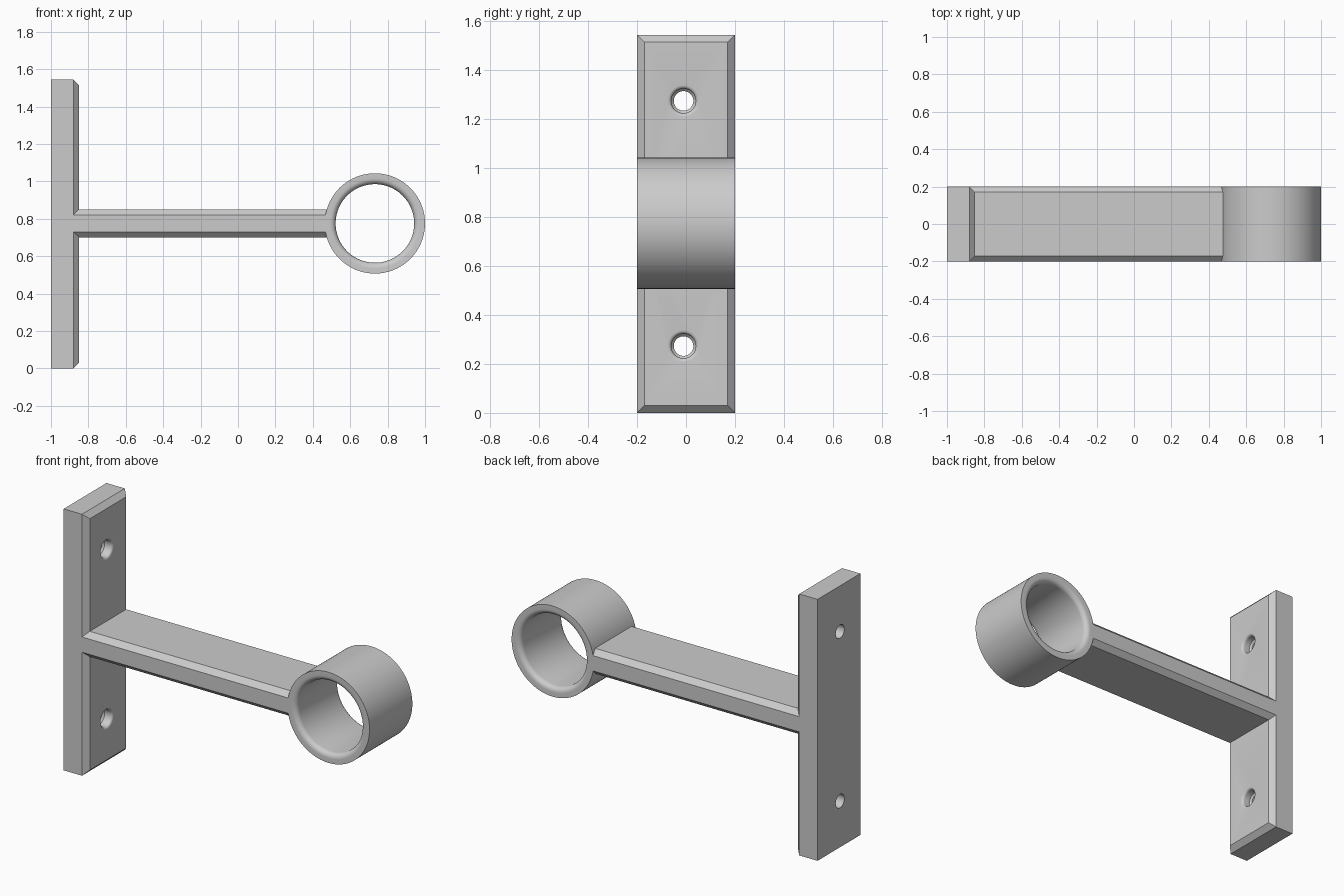
import bpy, bmesh
from math import sin, cos, pi
from mathutils import Vector, Matrix

cube = bpy.data.objects.get("Cube")
if cube:
    bpy.data.objects.remove(cube, do_unlink=True)

HALF_W, CHAMFER = 0.2, 0.03
HEIGHT, MID_Z = 1.545, 0.775
RING_X, RING_R, BORE_R = 0.732, 0.268, 0.21

grey = bpy.data.materials.new("plain grey")
grey.use_nodes = True
grey.diffuse_color = (0.6, 0.6, 0.6, 1)
grey.node_tree.nodes["Principled BSDF"].inputs["Base Color"].default_value = (0.6, 0.6, 0.6, 1)


def finish(bm, name):
    bmesh.ops.recalc_face_normals(bm, faces=bm.faces)
    mesh = bpy.data.meshes.new(name)
    bm.to_mesh(mesh)
    bm.free()
    mesh.materials.append(grey)
    obj = bpy.data.objects.new(name, mesh)
    bpy.context.collection.objects.link(obj)
    return obj


def chamfered_box(name, low, high, pick):
    """Box between two corners, with the picked edges chamfered."""
    low, high = Vector(low), Vector(high)
    bm = bmesh.new()
    bmesh.ops.create_cube(bm, size=1)
    for v in bm.verts:
        v.co = (low + high) / 2 + Matrix.Diagonal(high - low) @ v.co
    edges = [e for e in bm.edges if pick(e.verts[0].co, e.verts[1].co)]
    bmesh.ops.bevel(bm, geom=edges, offset=CHAMFER, segments=1,
                    affect='EDGES', profile=0.5)
    return finish(bm, name)


def lathe(name, profile, centre, axis, side, steps, closed):
    """Turn (distance along axis, radius) points about the axis."""
    axis, side, centre = Vector(axis), Vector(side), Vector(centre)
    bm = bmesh.new()
    vs = [bm.verts.new(centre + axis * a + side * r) for a, r in profile]
    pairs = list(zip(vs, vs[1:])) + ([(vs[-1], vs[0])] if closed else [])
    es = [bm.edges.new(p) for p in pairs]
    bmesh.ops.spin(bm, geom=vs + es, cent=centre, axis=axis,
                   angle=2 * pi, steps=steps, use_merge=True)
    bmesh.ops.remove_doubles(bm, verts=bm.verts, dist=1e-5)
    return finish(bm, name)


def boolean(target, other, operation):
    mod = target.modifiers.new(operation, 'BOOLEAN')
    mod.operation, mod.solver, mod.object = operation, 'EXACT', other
    bpy.context.view_layer.objects.active = target
    bpy.ops.object.modifier_apply(modifier=mod.name)
    bpy.data.objects.remove(other, do_unlink=True)


def rounding(size, steps=6):
    return [(size * cos(i * pi / 2 / steps), size * sin(i * pi / 2 / steps))
            for i in range(steps + 1)]


# Wall plate, chamfered around its outer face
bracket = chamfered_box("bracket", (-1, -HALF_W, 0), (-0.85, HALF_W, HEIGHT),
                        lambda a, b: min(a.x, b.x) > -0.9)

# Arm, chamfered along its length, ending inside the ring wall
arm = chamfered_box("arm", (-0.94, -HALF_W, 0.7), (0.485, HALF_W, 0.85),
                    lambda a, b: abs(a.x - b.x) > 0.5)

# Ring with a rounded lip at both mouths of the bore
lip = 0.03
front_lip = [(-HALF_W + lip - c, BORE_R + lip - s) for c, s in rounding(lip)]
back_lip = [(-a, r) for a, r in reversed(front_lip)]
ring = lathe("ring", [(HALF_W, RING_R), (-HALF_W, RING_R)] + front_lip + back_lip,
             (RING_X, 0, MID_Z), (0, 1, 0), (1, 0, 0), 96, True)

boolean(bracket, arm, 'UNION')
boolean(bracket, ring, 'UNION')

# Screw holes: rounded rim, wide bore, then a narrower through hole
rim = 0.015
rim_curve = [(-0.85 - rim + c, 0.065 - s) for c, s in rounding(rim)]
hole = [(-0.8, 0), (-0.8, 0.065)] + rim_curve
hole += [(-0.9, 0.05), (-0.91, 0.04), (-1.05, 0.04), (-1.05, 0)]
for z in (0.273, 1.275):
    cutter = lathe("screw_hole_cutter", hole, (0, -0.01, z), (1, 0, 0), (0, 1, 0), 48, False)
    cutter.hide_render = True
    boolean(bracket, cutter, 'DIFFERENCE')

bpy.ops.object.select_all(action='DESELECT')
bracket.select_set(True)
bpy.context.view_layer.objects.active = bracket
bpy.ops.object.shade_smooth_by_angle(angle=pi / 7)
